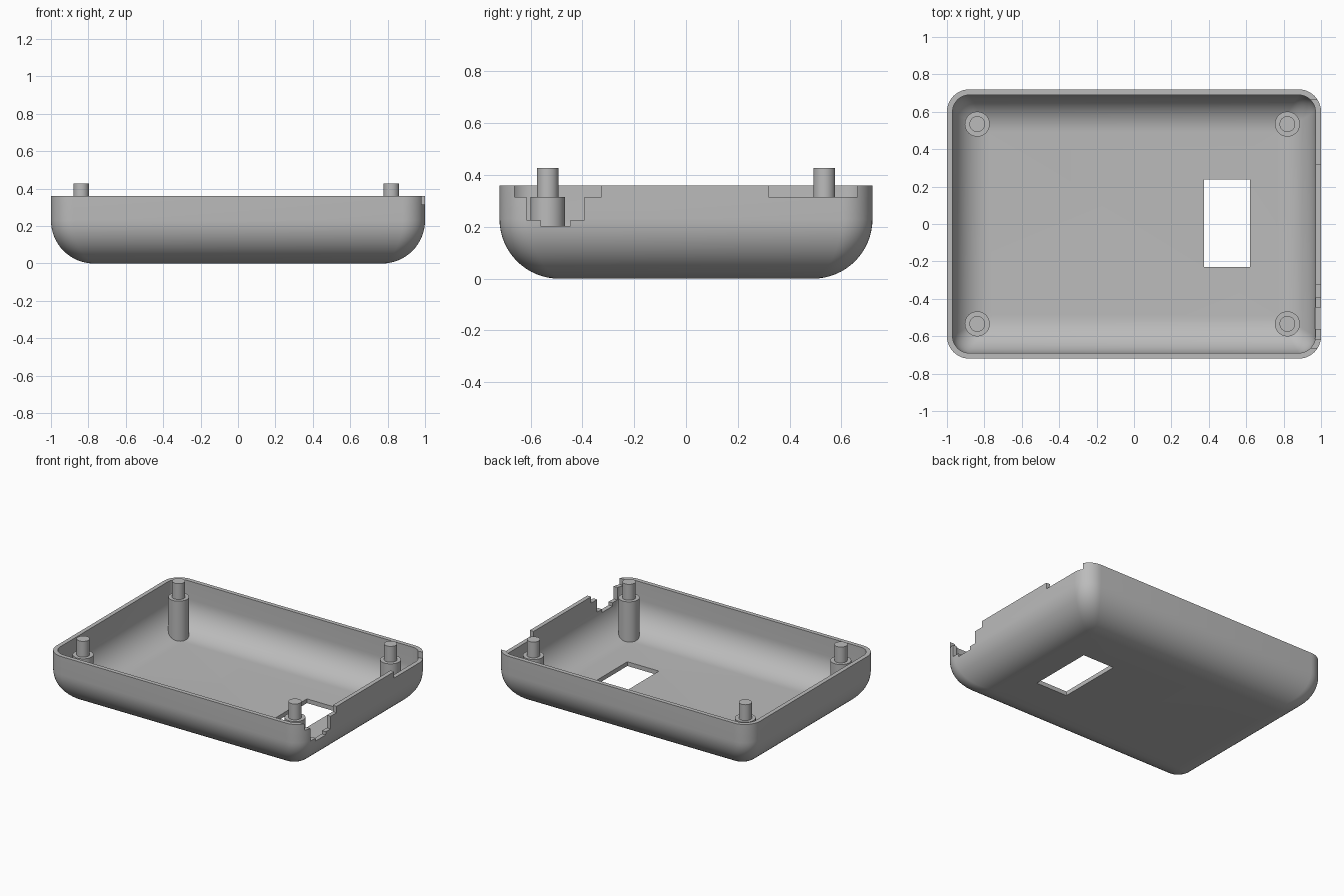
import bpy, bmesh, math
from mathutils import Matrix

cube = bpy.data.objects.get("Cube")
if cube:
    bpy.data.objects.remove(cube, do_unlink=True)

HX, HY, TOP = 1.0, 0.72, 0.36      # half length, half width, rim height
WALL, FILLET, CORNER = 0.03, 0.23, 0.12

grey = bpy.data.materials.new("plastic_grey")
grey.use_nodes = True
grey.diffuse_color = (0.5, 0.5, 0.5, 1)
grey.node_tree.nodes["Principled BSDF"].inputs["Base Color"].default_value = (0.5, 0.5, 0.5, 1)


def finish(name, bm):
    bmesh.ops.recalc_face_normals(bm, faces=bm.faces)
    mesh = bpy.data.meshes.new(name)
    bm.to_mesh(mesh)
    bm.free()
    mesh.materials.append(grey)
    obj = bpy.data.objects.new(name, mesh)
    bpy.context.collection.objects.link(obj)
    return obj


def select(obj):
    bpy.ops.object.select_all(action='DESELECT')
    obj.select_set(True)
    bpy.context.view_layer.objects.active = obj


def ring(bm, inset, z, radius, steps=10):
    """Rounded rectangle of vertices at height z."""
    verts = []
    for quarter, (sx, sy) in enumerate([(1, 1), (-1, 1), (-1, -1), (1, -1)]):
        for i in range(steps + 1):
            a = (quarter + i / steps) * math.pi / 2
            verts.append(bm.verts.new((sx * (HX - inset - radius) + radius * math.cos(a),
                                       sy * (HY - inset - radius) + radius * math.sin(a), z)))
    return verts


def wall_rings(bm, offset, steps=16):
    """Rings from the floor edge up to the rim, offset inward by the wall."""
    r = FILLET - offset
    rings = []
    for i in range(steps + 1):
        a = i / steps * math.pi / 2
        inset = r * (1 - math.sin(a))
        rings.append(ring(bm, offset + inset, offset + r * (1 - math.cos(a)),
                          max(CORNER - offset - 0.4 * inset, 0.02)))
    rings.append(ring(bm, offset, TOP, CORNER - offset))
    return rings


def cut(obj, low, high):
    """Subtract a box given by its two corners."""
    bm = bmesh.new()
    bmesh.ops.create_cube(bm, size=1)
    for v in bm.verts:
        v.co = [lo if c < 0 else hi for c, lo, hi in zip(v.co, low, high)]
    cutter = finish("cutter", bm)
    cutter.hide_render = True
    mod = obj.modifiers.new("cut", 'BOOLEAN')
    mod.operation, mod.solver, mod.object = 'DIFFERENCE', 'EXACT', cutter
    select(obj)
    bpy.ops.object.modifier_apply(modifier=mod.name)
    bpy.data.objects.remove(cutter, do_unlink=True)


# Tray shell: outside up to the rim, then back down the inside
bm = bmesh.new()
rings = wall_rings(bm, 0) + wall_rings(bm, WALL)[::-1]
for a, b in zip(rings, rings[1:]):
    for i in range(len(a)):
        j = (i + 1) % len(a)
        bm.faces.new((a[i], a[j], b[j], b[i]))
bm.faces.new(rings[0])
bm.faces.new(rings[-1])
tray = finish("tray_shell", bm)

# Floor window
cut(tray, (0.373, -0.23, -0.1), (0.62, 0.238, 0.15))

# Stepped port opening and shallow rim notch in the left wall
for y0, y1, z in [(-0.662, -0.326, 0.315), (-0.616, -0.392, 0.226),
                  (-0.562, -0.446, 0.203), (0.318, 0.662, 0.315)]:
    cut(tray, (0.93, y0, z), (1.1, y1, 0.5))
select(tray)
bpy.ops.object.shade_smooth_by_angle(angle=math.radians(30))


def floor_height(x, y):
    """Height just inside the shell's underside, for seating the posts."""
    inset = min(HX - abs(x), HY - abs(y), FILLET)
    return FILLET - math.sqrt(FILLET ** 2 - (FILLET - inset) ** 2) + 0.015


def cylinder(name, x, y, radius, z0, z1, seated=False):
    bm = bmesh.new()
    bmesh.ops.create_cone(bm, cap_ends=True, segments=40, radius1=radius, radius2=radius,
                          depth=z1 - z0, matrix=Matrix.Translation((x, y, (z0 + z1) / 2)))
    if seated:
        for v in bm.verts:
            if v.co.z < (z0 + z1) / 2:
                v.co.z = floor_height(v.co.x, v.co.y)
    obj = finish(name, bm)
    select(obj)
    bpy.ops.object.shade_smooth_by_angle(angle=math.radians(30))


# Corner standoffs with locating pegs
for side, x in (("right", -0.838), ("left", 0.82)):
    for end, y in (("front", -0.534), ("back", 0.534)):
        cylinder(f"standoff_{end}_{side}", x, y, 0.067, 0.02, 0.315, seated=True)
        cylinder(f"peg_{end}_{side}", x, y, 0.042, 0.3, 0.427)
